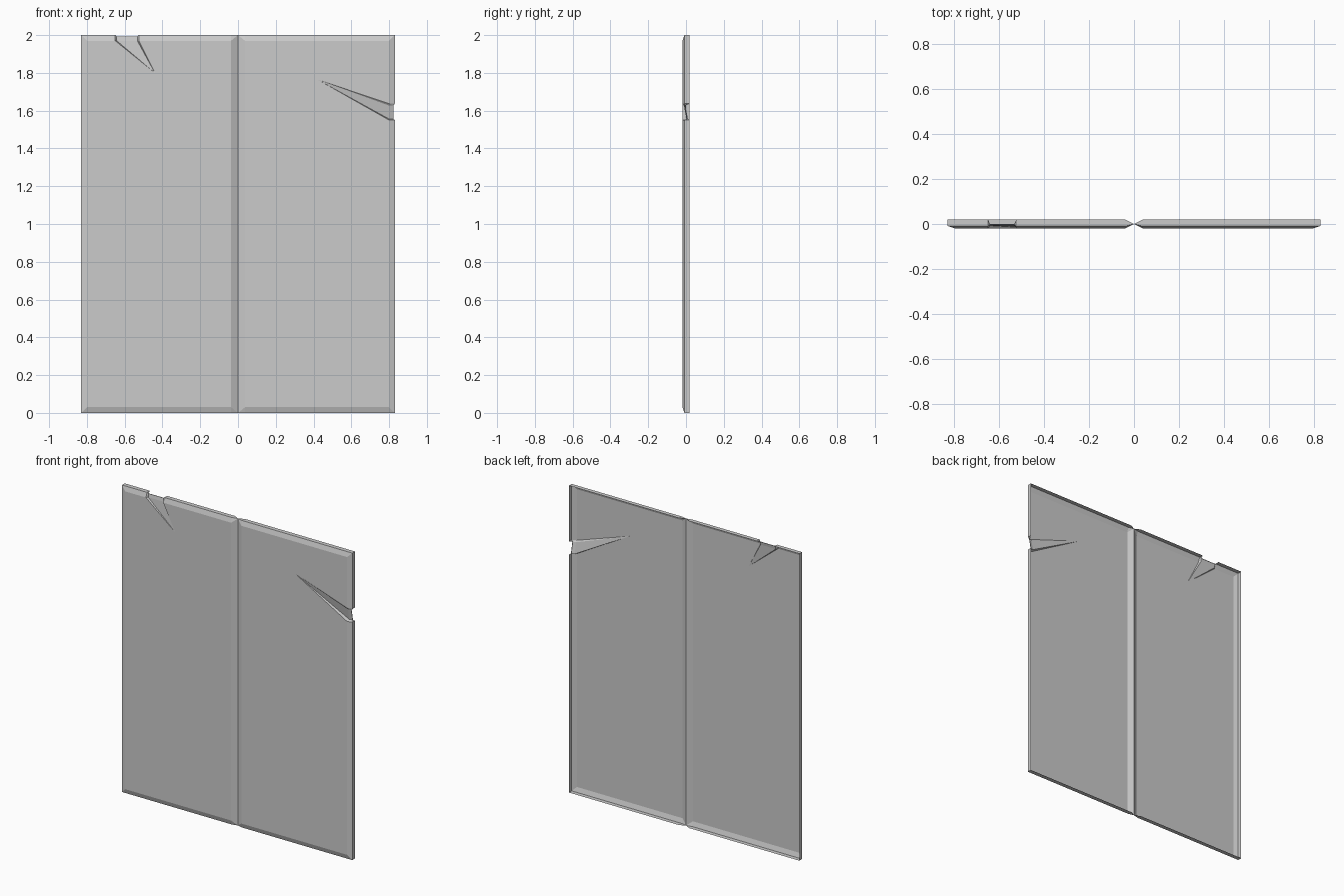
import bpy, bmesh

if "Cube" in bpy.data.objects:
    bpy.data.objects.remove(bpy.data.objects["Cube"])

W, T = 0.83, 2.0        # half width, height
H = 0.019               # half depth
C = 0.03                # width of the sloped border
FOLD = 0.037            # width of the centre fold


def clamp(v, lo, hi):
    return max(lo, min(hi, v))


def build_panel(name, side, border, dent_tip):
    """border: (u, z, dent) along the open rim; dent is None or floor depth."""
    bm = bmesh.new()

    def vert(u, y, z):
        return bm.verts.new((side * u, y, z))

    # rim profile at each border point: inner edge, rounded corner, back lip
    rows = []
    for u, z, d in border:
        iu, iz = min(u, W - C), clamp(z, C, T - C)
        if d is None:
            rows.append((vert(iu, -H, iz), vert(u, -0.009, z), vert(u, H, z)))
        else:
            ou, oz = min(u, W - 0.008), clamp(z, 0.008, T - 0.008)
            rows.append((vert(iu, d - 0.007, iz), vert(ou, d - 0.003, oz),
                         vert(ou, d, oz)))
    for a, b in zip(rows, rows[1:]):
        for k in range(2):
            bm.faces.new((a[k], b[k], b[k + 1], a[k + 1]))

    # front sheet, running round the dent to its tip
    tip = vert(dent_tip[0], -H, dent_tip[1])
    loop = []
    for row, (u, z, d) in zip(rows, border):
        if d is None:
            loop.append(row[0])
        elif tip not in loop:
            loop.append(tip)
    plate = bm.faces.new(loop)

    # dent floor and walls
    for i in range(len(rows) - 1):
        if border[i][2] is not None or border[i + 1][2] is not None:
            bm.faces.new((rows[i][0], rows[i + 1][0], tip))

    # centre fold, narrowing to a point at each end
    low, high = vert(0, 0, 0), vert(0, 0, T)
    bm.faces.new((rows[0][0], rows[-1][0], high, low))
    for row, end in ((rows[0], low), (rows[-1], high)):
        for k in range(2):
            bm.faces.new((row[k], row[k + 1], end))

    bmesh.ops.recalc_face_normals(bm, faces=bm.faces)
    plate.normal_update()
    if plate.normal.y > 0:
        bmesh.ops.reverse_faces(bm, faces=bm.faces)
    bmesh.ops.triangulate(bm, faces=bm.faces)
    mesh = bpy.data.meshes.new(name)
    bm.to_mesh(mesh)
    bm.free()
    bpy.context.collection.objects.link(bpy.data.objects.new(name, mesh))


# left panel, dented on its top edge
build_panel("left_panel", -1, [
    (FOLD, 0, None), (W, 0, None), (W, T, None),
    (0.65, T, None), (0.642, T, 0.0), (0.533, T, 0.0), (0.525, T, None),
    (FOLD, T, None)], (0.44, 1.80))

# right panel, dented on its outer edge
build_panel("right_panel", 1, [
    (FOLD, 0, None), (W, 0, None),
    (W, 1.55, None), (W, 1.556, 0.01), (W, 1.627, -0.004), (W, 1.637, None),
    (W, T, None), (FOLD, T, None)], (0.42, 1.765))
